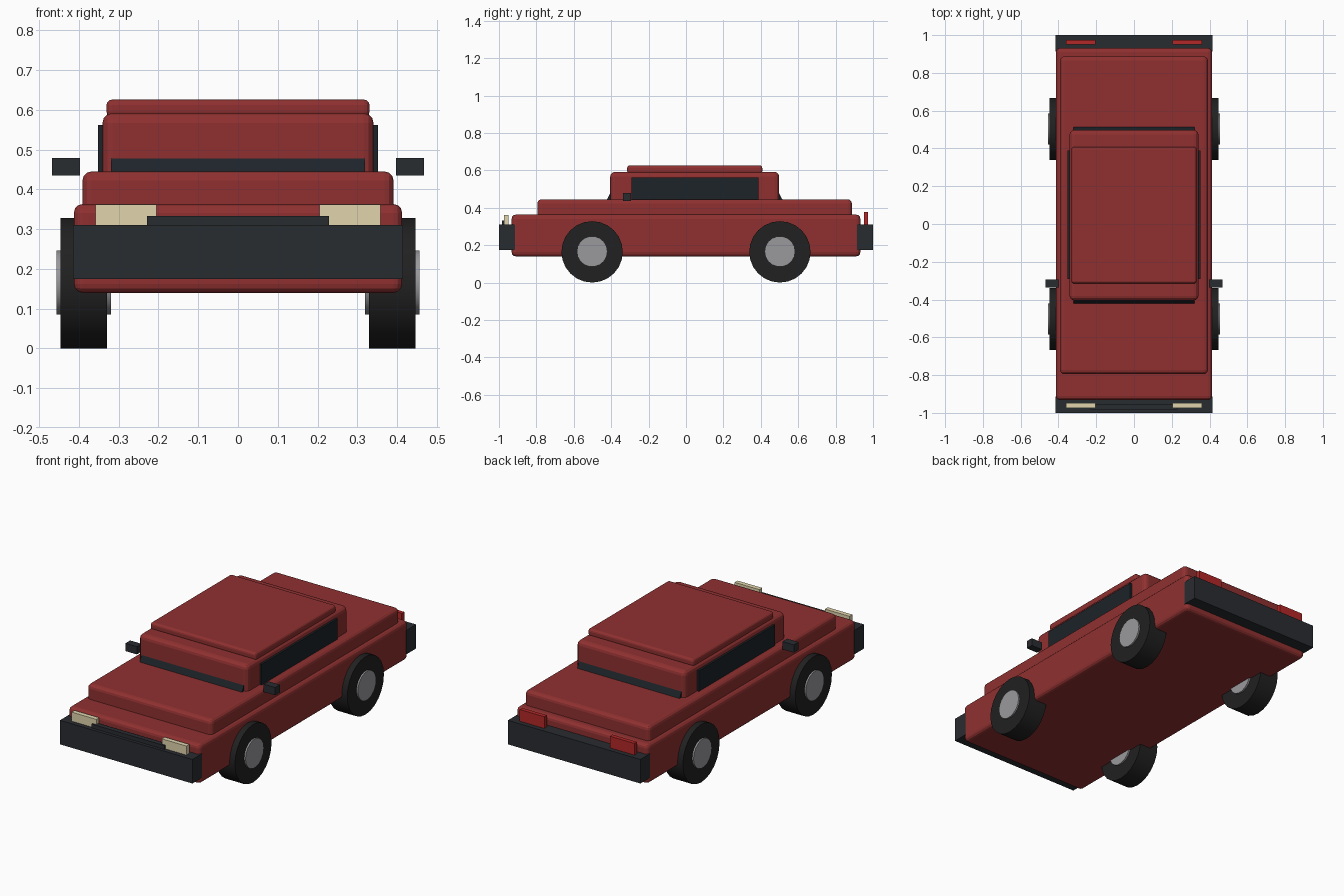
import bpy, math

if "Cube" in bpy.data.objects:
    bpy.data.objects.remove(bpy.data.objects["Cube"])


def material(name, rgb):
    m = bpy.data.materials.new(name)
    m.diffuse_color = (*rgb, 1)
    m.use_nodes = True
    m.node_tree.nodes["Principled BSDF"].inputs["Base Color"].default_value = m.diffuse_color
    return m


RED = material("red_paint", (0.28, 0.03, 0.03))
DARK = material("dark_trim", (0.022, 0.025, 0.03))
GLASS = material("dark_glass", (0.012, 0.017, 0.022))
RUBBER = material("rubber", (0.015, 0.015, 0.015))
STEEL = material("steel", (0.32, 0.32, 0.34))
CREAM = material("cream_lens", (0.75, 0.66, 0.42))
TAIL = material("red_lens", (0.45, 0.02, 0.02))


def box(name, x, y, z, mat, bevel=0, tilt=0):
    """Box from (min, max) ranges, optionally bevelled and tilted about x."""
    centre = [(r[0] + r[1]) / 2 for r in (x, y, z)]
    bpy.ops.mesh.primitive_cube_add(size=1, location=centre)
    o = bpy.context.object
    o.name = name
    o.scale = [r[1] - r[0] for r in (x, y, z)]
    bpy.ops.object.transform_apply(location=False, rotation=False, scale=True)
    o.rotation_euler.x = tilt
    o.data.materials.append(mat)
    if bevel:
        b = o.modifiers.new("Bevel", 'BEVEL')
        b.width, b.segments = bevel, 3
    return o


def disc(name, x, y, z, r, sides, mat):
    """Cylinder lying along x between two x values."""
    bpy.ops.mesh.primitive_cylinder_add(
        vertices=sides, radius=r, depth=abs(x[1] - x[0]),
        location=((x[0] + x[1]) / 2, y, z), rotation=(0, math.pi / 2, 0))
    o = bpy.context.object
    o.name = name
    o.data.materials.append(mat)
    bpy.ops.object.shade_smooth_by_angle(angle=math.radians(30))


# Stacked body shells
box("lower_body", (-.413, .413), (-.932, .932), (.14, .363), RED, .022)
box("upper_body", (-.391, .391), (-.795, .887), (.30, .445), RED, .022)
box("cabin", (-.341, .341), (-.405, .498), (.40, .592), RED, .025)
box("roof", (-.331, .331), (-.315, .408), (.582, .626), RED, .014)

# Sloped front and rear glass, mostly sunk into the cabin
for name, s in (("windshield", -1), ("rear_window", 1)):
    y = -.412 if s < 0 else .505
    box(name, (-.32, .32), (y - .011, y + .011), (.385, .495), GLASS,
        tilt=s * math.radians(27))

# Bumpers, grille
box("front_bumper", (-.4145, .4145), (-1, -.914), (.175, .311), DARK)
box("rear_bumper", (-.4145, .4145), (.914, 1), (.175, .311), DARK)
box("grille", (-.229, .229), (-.983, -.955), (.255, .333), DARK)

# Paired parts on each side
for side, s in (("left", -1), ("right", 1)):
    def span(a, b):
        return tuple(sorted((s * a, s * b)))

    box(side + "_side_window", span(.325, .352), (-.292, .388), (.42, .562), GLASS)
    box(side + "_mirror", span(.397, .468), (-.337, -.295), (.435, .479), DARK)
    box(side + "_headlight", span(.205, .359), (-.974, -.948), (.28, .362), CREAM)
    box(side + "_taillight", span(.205, .359), (.951, .974), (.28, .377), TAIL)
    for end, y in (("front", -.502), ("rear", .502)):
        disc(f"{end}_{side}_tyre", span(.33, .447), y, .164, .164, 24, RUBBER)
        disc(f"{end}_{side}_hub", span(.32, .456), y, .166, .082, 18, STEEL)
